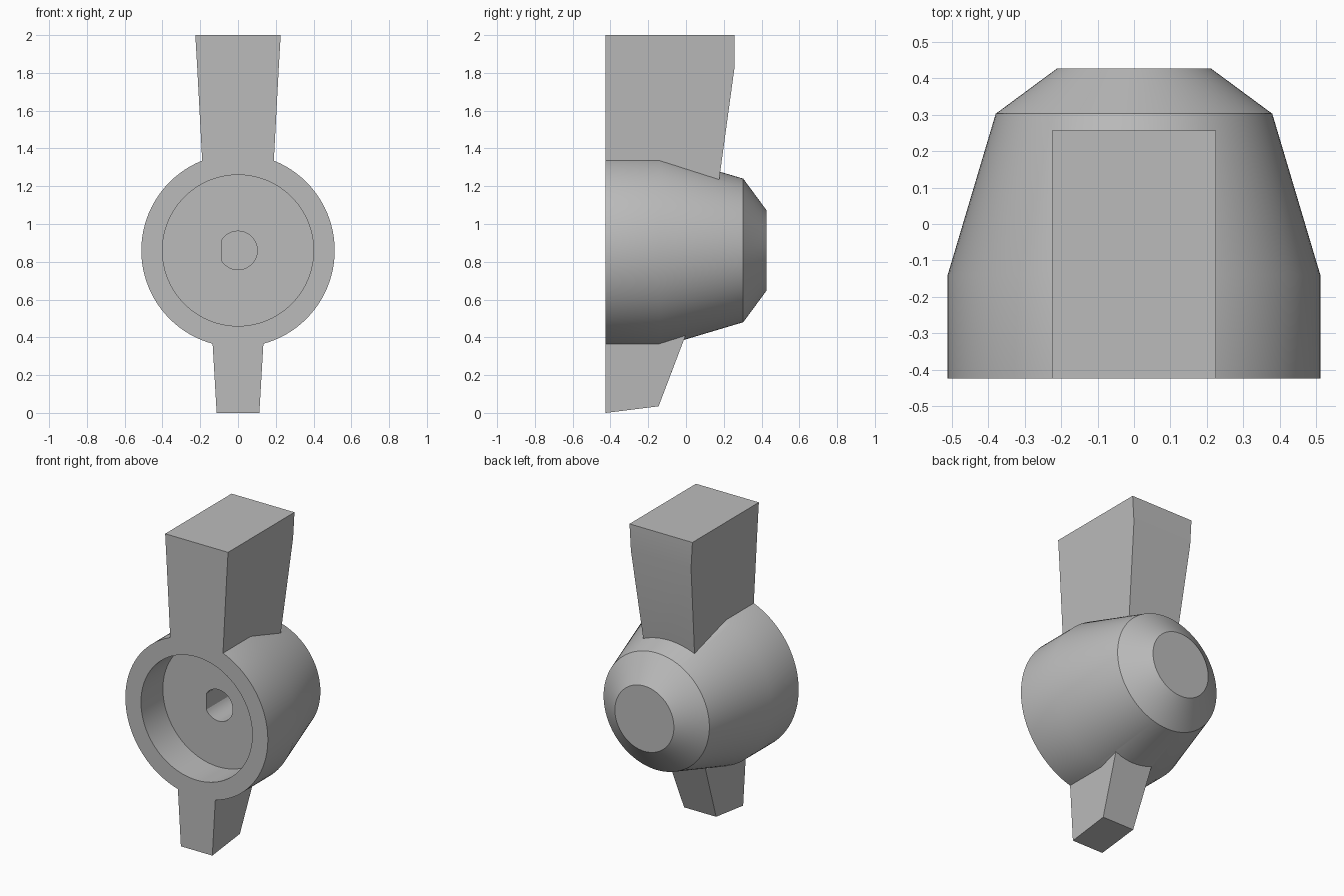
import bpy, bmesh
from math import sin, cos, tau, acos, radians

cube = bpy.data.objects.get("Cube")
if cube:
    bpy.data.objects.remove(cube, do_unlink=True)

FRONT, AXIS_Z = -0.425, 0.86
SEGMENTS = 96

grey = bpy.data.materials.new("plain grey")
grey.use_nodes = True
colour = (0.5, 0.5, 0.5, 1)
grey.diffuse_color = colour
grey.node_tree.nodes["Principled BSDF"].inputs["Base Color"].default_value = colour


def loft(name, rings):
    """Closed solid through a list of rings with equal point counts."""
    bm = bmesh.new()
    loops = [[bm.verts.new(p) for p in ring] for ring in rings]
    n = len(loops[0])
    for a, b in zip(loops, loops[1:]):
        for i in range(n):
            j = (i + 1) % n
            bm.faces.new((a[i], a[j], b[j], b[i]))
    bm.faces.new(loops[0])
    bm.faces.new(loops[-1])
    bmesh.ops.recalc_face_normals(bm, faces=bm.faces)
    mesh = bpy.data.meshes.new(name)
    bm.to_mesh(mesh)
    bm.free()
    mesh.materials.append(grey)
    obj = bpy.data.objects.new(name, mesh)
    bpy.context.collection.objects.link(obj)
    return obj


def turned(name, profile):
    """Round solid about the y axis from (y, radius) pairs."""
    angles = [tau * i / SEGMENTS for i in range(SEGMENTS)]
    return loft(name, [[(r * cos(a), y, AXIS_Z + r * sin(a)) for a in angles]
                       for y, r in profile])


def arm(name, sections):
    """Tapered arm, flush with the front, from (z front, z back, half width front, back, y back)."""
    return loft(name, [[(-wf, FRONT, zf), (wf, FRONT, zf), (wb, y, zb), (-wb, y, zb)]
                       for zf, zb, wf, wb, y in sections])


def combine(target, tool, operation):
    tool.hide_render = True
    mod = target.modifiers.new(operation, 'BOOLEAN')
    mod.operation, mod.object, mod.solver = operation, tool, 'EXACT'
    bpy.context.view_layer.objects.active = target
    bpy.ops.object.modifier_apply(modifier=mod.name)
    bpy.data.objects.remove(tool, do_unlink=True)


# Round knob body
knob = turned("knob", [(FRONT, 0.512), (-0.14, 0.512), (0.303, 0.38), (0.427, 0.212)])

# Upper lever and lower pointer
lever = arm("upper_lever", [(1.1, 1.1, 0.177, 0.177, 0.157),
                            (1.83, 1.83, 0.216, 0.216, 0.257),
                            (2.0, 2.0, 0.226, 0.226, 0.257)])
pointer = arm("lower_pointer", [(0.0, 0.035, 0.113, 0.115, -0.145),
                                (0.6, 0.6, 0.148, 0.148, 0.07)])
combine(knob, lever, 'UNION')
combine(knob, pointer, 'UNION')

# Front recess
combine(knob, turned("recess_cutter", [(FRONT - 0.1, 0.4), (-0.2, 0.4)]), 'DIFFERENCE')

# D-shaped shaft hole with its flat towards -x
R, FLAT = 0.102, 0.088
start = acos(FLAT / R)
steps = 48
angles = [tau / 2 + start + (tau - 2 * start) * i / steps for i in range(steps + 1)]
hole = loft("shaft_cutter", [[(R * cos(a), y, AXIS_Z + R * sin(a)) for a in angles]
                             for y in (-0.3, 0.2)])
combine(knob, hole, 'DIFFERENCE')

# Smooth walls, sharp edges
bpy.ops.object.select_all(action='DESELECT')
knob.select_set(True)
bpy.context.view_layer.objects.active = knob
bpy.ops.object.shade_smooth_by_angle(angle=radians(30))
